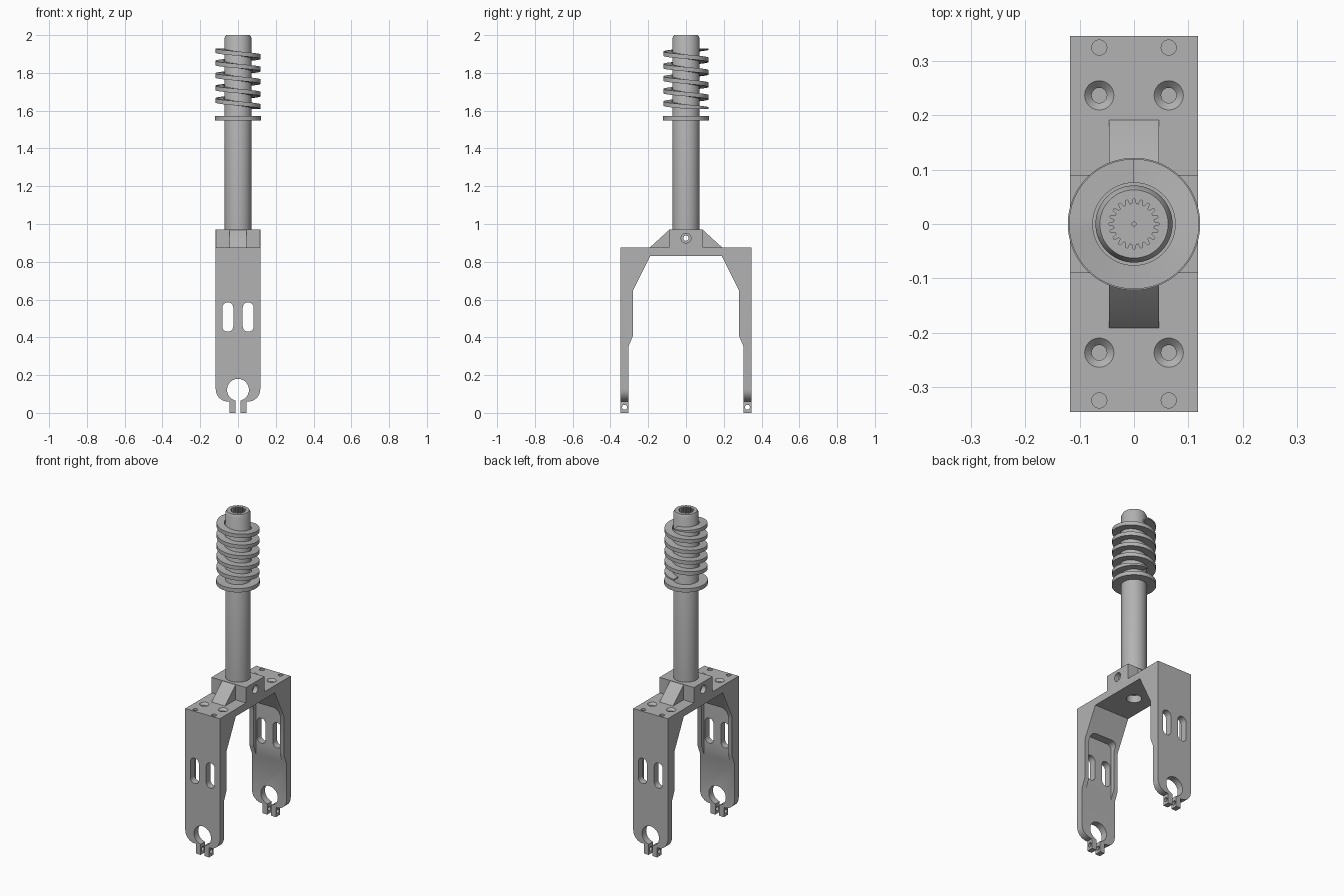
import bpy, bmesh
from math import sin, cos, pi, radians

cube = bpy.data.objects.get("Cube")
if cube:
    bpy.data.objects.remove(cube, do_unlink=True)

GREY = (0.45, 0.45, 0.45, 1)
metal = bpy.data.materials.new("grey metal")
metal.use_nodes = True
metal.diffuse_color = GREY
metal.node_tree.nodes["Principled BSDF"].inputs["Base Color"].default_value = GREY


def loft(name, rings):
    """Skin a list of equal point rings and cap both ends."""
    bm = bmesh.new()
    vs = [[bm.verts.new(p) for p in ring] for ring in rings]
    n = len(vs[0])
    for a, b in zip(vs, vs[1:]):
        for i in range(n):
            j = (i + 1) % n
            bm.faces.new((a[i], a[j], b[j], b[i]))
    bm.faces.new(vs[0])
    bm.faces.new(vs[-1])
    bmesh.ops.recalc_face_normals(bm, faces=bm.faces)
    mesh = bpy.data.meshes.new(name)
    bm.to_mesh(mesh)
    bm.free()
    mesh.materials.append(metal)
    obj = bpy.data.objects.new(name, mesh)
    bpy.context.collection.objects.link(obj)
    return obj


def place(u, v, t, axis):
    return {"x": (t, u, v), "y": (u, t, v), "z": (u, v, t)}[axis]


def prism(name, outline, axis, a, b):
    return loft(name, [[place(u, v, t, axis) for u, v in outline] for t in (a, b)])


def arc(u, v, r, start, end, steps=8):
    angles = [radians(start + (end - start) * i / steps) for i in range(steps + 1)]
    return [(u + r * cos(a), v + r * sin(a)) for a in angles]


def lathe(name, profile, axis="z", u=0, v=0, steps=32):
    """Stack circles given as (radius, position along the axis)."""
    return loft(name, [[place(p, q, t, axis) for p, q in arc(u, v, r, 0, 360, steps)[:-1]]
                       for r, t in profile])


def rounded(u0, u1, v0, v1, r):
    return (arc(u1 - r, v1 - r, r, 0, 90) + arc(u0 + r, v1 - r, r, 90, 180)
            + arc(u0 + r, v0 + r, r, 180, 270) + arc(u1 - r, v0 + r, r, 270, 360))


def combine(target, tool, operation="DIFFERENCE"):
    mod = target.modifiers.new("cut", "BOOLEAN")
    mod.operation, mod.solver, mod.object = operation, "EXACT", tool
    bpy.context.view_layer.objects.active = target
    bpy.ops.object.modifier_apply(modifier=mod.name)
    bpy.data.objects.remove(tool, do_unlink=True)


def mirrored(half):
    return half + [(-u, v) for u, v in reversed(half)]


# Fork: arch seen from the side, trimmed to the leg outline seen from the front
arch = [(0.19, 0.83), (0.28, 0.65), (0.28, 0.41), (0.305, 0.35), (0.305, -0.05),
        (0.346, -0.05), (0.346, 0.875)]
fork = prism("fork", mirrored(arch), "x", -0.14, 0.14)
leg = [(0.045, 0), (0.045, 0.06)] + arc(0.053, 0.125, 0.065, -90, 0) + [(0.118, 1)]
combine(fork, prism("trim", mirrored(leg), "y", -0.5, 0.5), "INTERSECT")

# Clamp block with a sloped gusset on both sides
block = prism("clamp_block", rounded(-0.118, 0.118, -0.09, 0.09, 0.001), "z", 0.86, 0.97)
gusset = prism("gusset", mirrored([(0.2, 0.86), (0.19, 0.877), (0.089, 0.969)]),
               "x", -0.046, 0.046)
combine(block, gusset, "UNION")
combine(fork, block, "UNION")

# Axle openings and clamp slots
combine(fork, lathe("hole", [(0.058, -0.5), (0.058, 0.5)], "y", 0, 0.122, 48))
combine(fork, prism("slot", [(-0.013, -0.1), (0.013, -0.1), (0.013, 0.1), (-0.013, 0.1)],
                    "y", -0.5, 0.5))

for side in (-1, 1):
    # Long slots in the legs, pinch bolt holes and inner pockets
    window = rounded(side * 0.054 - 0.029, side * 0.054 + 0.029, 0.43, 0.585, 0.0285)
    combine(fork, prism("window", window, "y", -0.5, 0.5))
    combine(fork, lathe("hole", [(0.013, -0.3), (0.013, 0.3)], "x", side * 0.325, 0.03, 20))
    pocket = rounded(-0.09, 0.09, 0.3, 0.7, 0.03)
    combine(fork, prism("pocket", pocket, "y", side * 0.15, side * 0.304))
    # Counterbore of the cross bolt
    combine(fork, lathe("bore", [(0.026, side * 0.09), (0.026, side * 0.3)], "x", 0, 0.925))
    # Plain and countersunk screw holes
    for x in (-0.064, 0.064):
        combine(fork, lathe("hole", [(0.014, 0.83), (0.014, 0.9)], "z", x, side * 0.325, 24))
        sink = [(0.014, 0.82), (0.014, 0.862), (0.027, 0.875), (0.027, 0.9)]
        combine(fork, lathe("sink", sink, "z", x, side * 0.237, 24))

# Cross bolt hole and underside recess
combine(fork, lathe("hole", [(0.014, -0.3), (0.014, 0.3)], "x", 0, 0.925))
combine(fork, lathe("recess", [(0.042, 0.7), (0.042, 0.875)]))

# Steering shaft with chamfered top and splined socket
shaft = lathe("steering_shaft", [(0.071, 0.96), (0.071, 1.985), (0.063, 2.0)], steps=48)
TEETH = 20
spline = []
for i in range(TEETH):
    for radius, shift in ((0.037, -0.3), (0.046, -0.14), (0.046, 0.14), (0.037, 0.3)):
        a = 2 * pi * (i + shift) / TEETH
        spline.append((radius * cos(a), radius * sin(a)))
combine(shaft, prism("socket", spline, "z", 1.88, 2.1))

# Narrow bore down the centre
for part in (fork, shaft):
    combine(part, lathe("bore", [(0.004, 0.5), (0.004, 2.2)], steps=12))

# Spring seat
seat = lathe("spring_seat", [(0.122, 1.548), (0.122, 1.572)], steps=64)

# Flat wire spring with ground ends
TURNS, STEPS = 5, 48
LOW, HIGH = 1.61, 1.93
rings = []
for i in range(TURNS * STEPS + 1):
    t = i / STEPS
    a = pi / 2 + 2 * pi * t
    z = 1.935 - 0.066 * t
    bottom, top = max(LOW, z - 0.0115), min(HIGH, z + 0.0115)
    rings.append([(r * cos(a), r * sin(a), h) for r, h in
                  ((0.076, bottom), (0.12, bottom), (0.12, top), (0.076, top))])
spring = loft("spring", rings)

# Smooth the round walls and keep the edges sharp
bpy.ops.object.select_all(action="DESELECT")
for part in (fork, shaft, seat, spring):
    part.select_set(True)
bpy.context.view_layer.objects.active = fork
bpy.ops.object.shade_smooth_by_angle(angle=radians(30))
